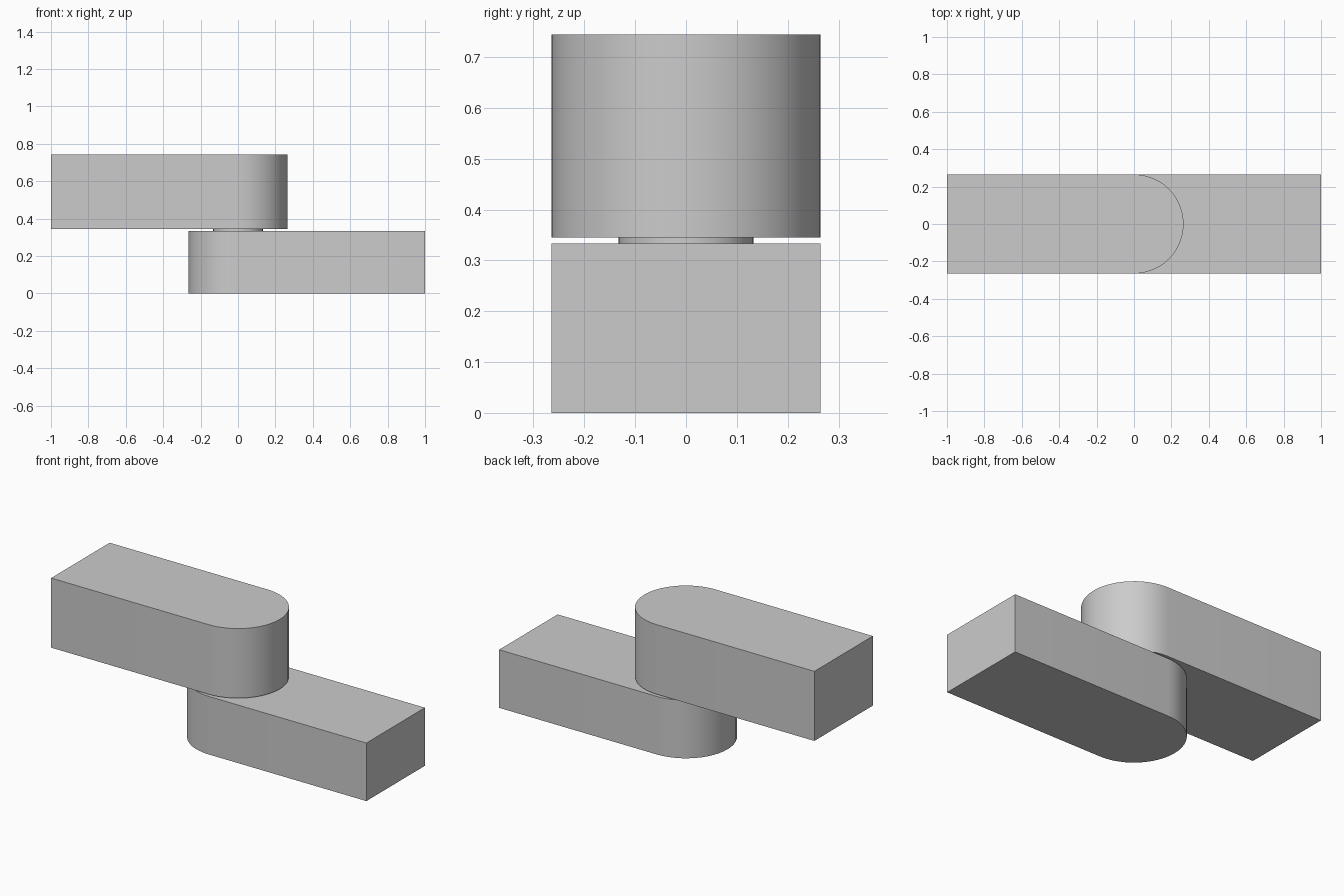
import bpy, bmesh, math

if "Cube" in bpy.data.objects:
    bpy.data.objects.remove(bpy.data.objects["Cube"])

R = 0.265          # half width of the arms and radius of their round ends
SEGMENTS = 48

grey = bpy.data.materials.new("plain_grey")
grey.diffuse_color = (0.6, 0.6, 0.6, 1)
grey.use_nodes = True
grey.node_tree.nodes["Principled BSDF"].inputs["Base Color"].default_value = grey.diffuse_color


def extrude_outline(name, points, z0, z1):
    """Closed prism from a counter-clockwise outline."""
    bm = bmesh.new()
    face = bm.faces.new([bm.verts.new((x, y, z0)) for x, y in points])
    top = bmesh.ops.extrude_face_region(bm, geom=[face])["geom"]
    bmesh.ops.translate(bm, vec=(0, 0, z1 - z0),
                        verts=[v for v in top if isinstance(v, bmesh.types.BMVert)])
    bmesh.ops.recalc_face_normals(bm, faces=bm.faces)
    mesh = bpy.data.meshes.new(name)
    bm.to_mesh(mesh)
    bm.free()
    mesh.materials.append(grey)
    obj = bpy.data.objects.new(name, mesh)
    bpy.context.collection.objects.link(obj)
    bpy.ops.object.select_all(action='DESELECT')
    obj.select_set(True)
    bpy.context.view_layer.objects.active = obj
    bpy.ops.object.shade_smooth_by_angle(angle=math.radians(30))
    return obj


def arc(radius, start, sweep, steps):
    return [(radius * math.cos(start + sweep * i / steps),
             radius * math.sin(start + sweep * i / steps)) for i in range(steps + 1)]


# Upper arm: square end at -x, round end at +x; the lower arm is turned around
upper = arc(R, -math.pi / 2, math.pi, SEGMENTS // 2) + [(-1, R), (-1, -R)]
lower = [(-x, -y) for x, y in upper]
extrude_outline("upper_arm", upper, 0.345, 0.744)
extrude_outline("lower_arm", lower, 0.0, 0.333)

# Pivot spacer between the arms
extrude_outline("pivot_spacer", arc(R / 2, 0, 2 * math.pi, SEGMENTS)[:-1], 0.333, 0.345)
